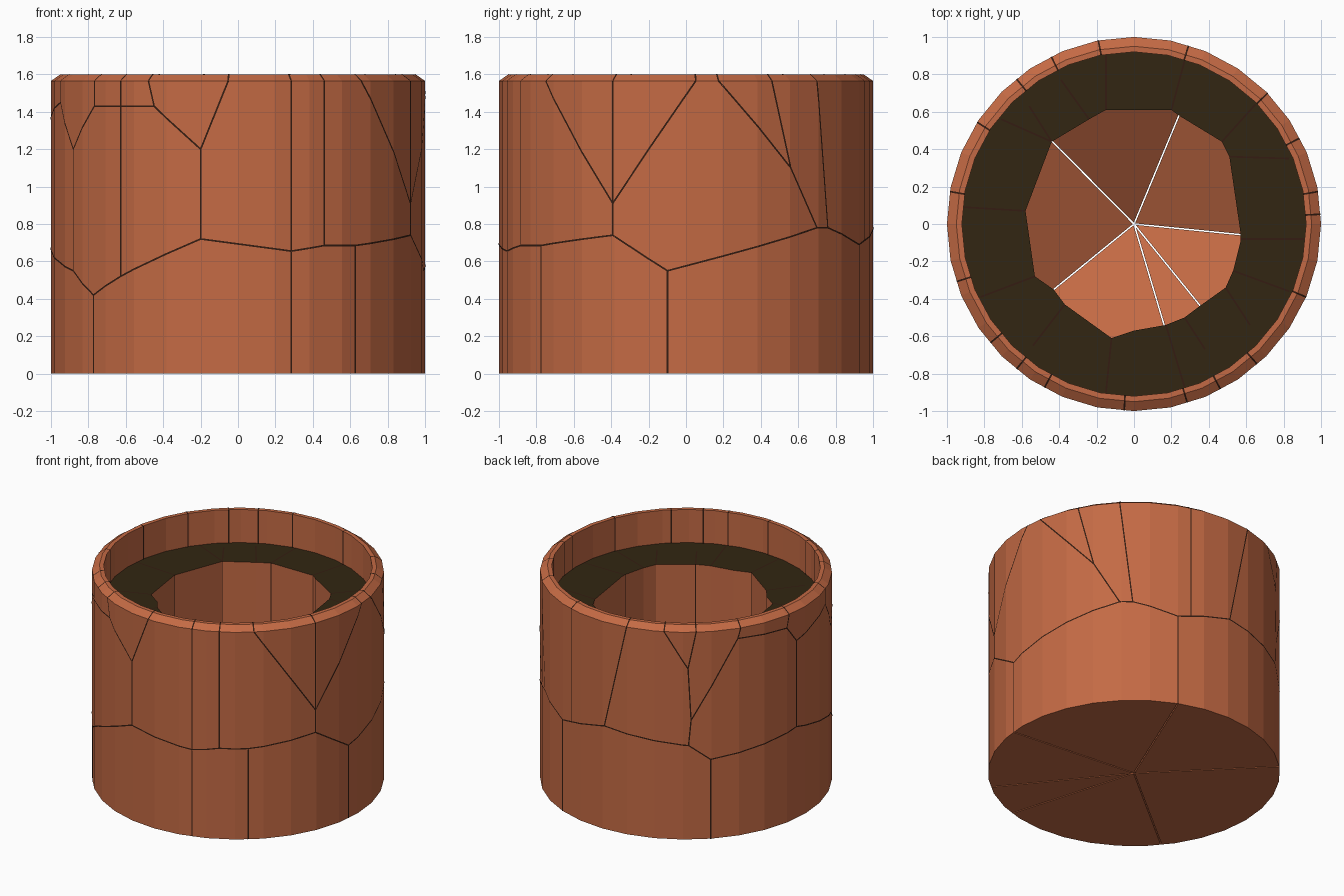
import bpy, bmesh, math
from mathutils import Vector

if "Cube" in bpy.data.objects:
    bpy.data.objects.remove(bpy.data.objects["Cube"])

N = 32                      # sides of the pot
STEP = 2 * math.pi / N
RIM = [(1, 0), (1, 1.565), (.95, 1.6), (.92, 1.6), (.92, 1.35)]
SOIL_Z = 1.35


def material(name, rgb):
    m = bpy.data.materials.new(name)
    m.diffuse_color = (*rgb, 1)
    m.use_nodes = True
    m.node_tree.nodes["Principled BSDF"].inputs["Base Color"].default_value = m.diffuse_color
    return m


CLAY = material("terracotta", (.552, .144, .058))
SOIL = material("dark_soil", (.032, .019, .006))
CRACK = material("crack_shadow", (.035, .012, .006))


def finish(name, bm, mat):
    me = bpy.data.meshes.new(name)
    bm.to_mesh(me)
    bm.free()
    me.materials.append(mat)
    ob = bpy.data.objects.new(name, me)
    bpy.context.collection.objects.link(ob)
    return ob


def polar(r, a, z):
    return Vector((r * math.cos(a), r * math.sin(a), z))


def facet(r, a, z):
    """Point on the flat-sided wall at angle a, and that facet's normal."""
    mid = (math.floor(a / STEP + 1e-6) + .5) * STEP
    return polar(r * math.cos(STEP / 2) / math.cos(a - mid), a, z)


# Pot shell with chamfered rim
bm = bmesh.new()
rings = [[bm.verts.new(polar(r, i * STEP, z)) for i in range(N)] for r, z in RIM]
for lo, hi in zip(rings, rings[1:]):
    for i in range(N):
        j = (i + 1) % N
        bm.faces.new((lo[i], lo[j], hi[j], hi[i]))
finish("pot_shell", bm, CLAY)

# Broken hole outline in the soil, counter-clockwise
HOLE = [(.24, .58), (.47, .44), (.51, .36), (.57, -.05), (.57, -.09), (.53, -.25),
        (.49, -.34), (.35, -.44), (.27, -.5), (.17, -.54), (0, -.57), (-.12, -.61),
        (-.37, -.43), (-.43, -.35), (-.53, -.28), (-.58, .07), (-.44, .44),
        (-.24, .56), (-.15, .61), (.2, .61)][::-1]

# Soil ring
bm = bmesh.new()
for loop in ([polar(.92, i * STEP, SOIL_Z) for i in range(N)],
             [Vector((x, y, SOIL_Z)) for x, y in HOLE]):
    vs = [bm.verts.new(p) for p in loop]
    for a, b in zip(vs, vs[1:] + vs[:1]):
        bm.edges.new((a, b))
bmesh.ops.triangle_fill(bm, use_beauty=True, edges=bm.edges[:], normal=(0, 0, 1))
for f in bm.faces:
    f.normal_update()
    if f.normal.z < 0:
        f.normal_flip()
finish("soil_ring", bm, SOIL)

# Inner walls of the hole
bm = bmesh.new()
for (x1, y1), (x2, y2) in zip(HOLE, HOLE[1:] + HOLE[:1]):
    bm.faces.new([bm.verts.new(p) for p in ((x1, y1, .2), (x2, y2, .2),
                                            (x2, y2, SOIL_Z), (x1, y1, SOIL_Z))])
finish("hole_wall", bm, CLAY)

# Base wedges: sloped floor above, flat underside, thin slits between
WEDGES = [(-140.8, .42), (-73.4, .65), (-51, .68), (-5.7, .55), (67.5, .69), (134.7, .6)]
GAP, APEX_Z = .004, .08
bm = bmesh.new()
for k, (d0, z0) in enumerate(WEDGES):
    d1, z1 = WEDGES[(k + 1) % len(WEDGES)]
    a0, a1 = math.radians(d0), math.radians(d1)
    if a1 < a0:
        a1 += 2 * math.pi
    tip = polar(GAP / math.sin((a1 - a0) / 2), (a0 + a1) / 2, 0)
    a0, a1 = a0 + GAP, a1 - GAP
    arc = [a0] + [i * STEP for i in range(-N, 2 * N) if a0 < i * STEP < a1] + [a1]
    bottom = [bm.verts.new(facet(1, a, 0)) for a in arc]
    b = bm.verts.new(tip)
    t = bm.verts.new(tip + Vector((0, 0, APEX_Z)))
    c0, c1 = bm.verts.new(polar(.98, a0, z0)), bm.verts.new(polar(.98, a1, z1))
    bm.faces.new([b] + bottom[::-1])
    bm.faces.new((t, c0, c1))
    bm.faces.new((b, bottom[0], c0, t))
    bm.faces.new((b, t, c1, bottom[-1]))
finish("base_wedges", bm, CLAY)


# Cracks: narrow ribbons laid on the surfaces
def ribbon(bm, p, q, normal, width=.0045, lift=.002):
    if (q - p).length < 1e-5:
        return
    side = normal.cross(q - p).normalized() * width
    up = normal * lift
    f = bm.faces.new([bm.verts.new(v + up) for v in (p - side, q - side, q + side, p + side)])
    f.normal_update()
    if f.normal.dot(normal) < 0:
        f.normal_flip()


def wall_crack(bm, path):
    """Crack along (degrees, height) points, folded over the facet edges."""
    for (d0, z0), (d1, z1) in zip(path, path[1:]):
        a0, a1 = math.radians(d0), math.radians(d1)
        inner = [i * STEP for i in range(-2 * N, 2 * N) if min(a0, a1) < i * STEP < max(a0, a1)]
        angles = [a0] + sorted(inner, reverse=a1 < a0) + [a1]
        for s, e in zip(angles, angles[1:]):
            zs, ze = [z0 + (z1 - z0) * ((a - a0) / (a1 - a0) if a1 != a0 else n)
                      for n, a in enumerate((s, e))]
            mid = (math.floor((s + e) / 2 / STEP) + .5) * STEP
            r = math.cos(STEP / 2)
            ribbon(bm, polar(r / math.cos(s - mid), s, zs),
                   polar(r / math.cos(e - mid), e, ze), polar(1, mid, 0))


T = 1.565
bm = bmesh.new()
# belt between lower and upper pieces
wall_crack(bm, [(-185.6, .69), (-152, .55), (-140.8, .42), (-129, .52), (-101.5, .72),
                (-73.4, .655), (-62.4, .685), (-51, .685), (-23, .74), (-5.7, .55),
                (44.4, .78), (49.5, .78), (67.5, .69), (91, .78), (126, .71),
                (134.7, .6), (174.4, .69)])
# lower uprights
for d, z in WEDGES:
    wall_crack(bm, [(d, 0), (d, z)])
# upper branches
for path in ([(-101.5, .72), (-101.5, 1.2), (-93, T)],
             [(-101.5, 1.2), (-116.7, 1.43), (-118.7, T)],
             [(-116.7, 1.43), (-140.4, 1.43), (-140.4, T)],
             [(-129, .52), (-129, T)],
             [(-140.4, 1.43), (-152, 1.2), (-152, .55)],
             [(-152, 1.2), (-162, 1.45), (-162, T)],
             [(-162, 1.45), (-185.6, 1.34)],
             [(-73.4, .655), (-73.4, T)], [(-62.4, .685), (-62.4, T)],
             [(-23, .74), (-23, T)], [(-23, .91), (-48.7, T)], [(-23, .91), (3, T)],
             [(44.4, .78), (34, 1.1), (10, T)], [(34, 1.1), (27.4, T)],
             [(49.5, .78), (44.4, T)], [(73, .71), (73, T)], [(91, .78), (101, T)],
             [(126, .71), (127, .9), (125.8, 1.29), (116.3, T)], [(125.8, 1.29), (129, T)],
             [(127, .9), (145.8, 1.49), (168.6, 1.47), (174.4, 1.34), (174.4, .69)],
             [(145.8, 1.49), (147, T)], [(168.6, 1.47), (170, T)]):
    wall_crack(bm, path)
    # continue over the rim and down the inside
    d, z = path[-1]
    if z == T:
        a = math.radians(d)
        pts = [facet(r, a, h) for r, h in RIM[1:]]
        out = polar(1, (math.floor(a / STEP) + .5) * STEP, 0)
        up = Vector((0, 0, 1))
        slope = (out * .035 + up * .05).normalized()
        for p, q, n in zip(pts, pts[1:], (slope, up, -out)):
            ribbon(bm, p, q, n)
# hole wall seams
for x, y in HOLE:
    v = Vector((x, y, 0))
    if (x, y) in ((.24, .58), (-.44, .44), (.57, -.09), (-.12, -.61), (.51, .36), (-.53, -.28),
                  (-.15, .61), (.27, -.5), (-.58, .07)):
        ribbon(bm, v + Vector((0, 0, .35)), v + Vector((0, 0, SOIL_Z)), -v.normalized(), .003)
# soil seams
for x1, y1, x2, y2 in ((-.15, .61, -.15, .9), (.2, .61, .27, .87), (.47, .44, .65, .64),
                       (.51, .36, .83, .35), (.57, -.08, .91, -.08), (.53, -.25, .83, -.36),
                       (.49, -.34, .62, -.54), (.27, -.5, .38, -.67), (.17, -.54, .27, -.87),
                       (-.12, -.61, -.15, -.9), (-.37, -.43, -.54, -.65),
                       (-.53, -.28, -.82, -.39), (-.58, .07, -.91, .09),
                       (-.44, .44, -.71, .56), (-.44, .44, -.56, .63), (-.24, .56, -.39, .77)):
    ribbon(bm, Vector((x1, y1, SOIL_Z)), Vector((x2, y2, SOIL_Z)), Vector((0, 0, 1)))
finish("cracks", bm, CRACK)
